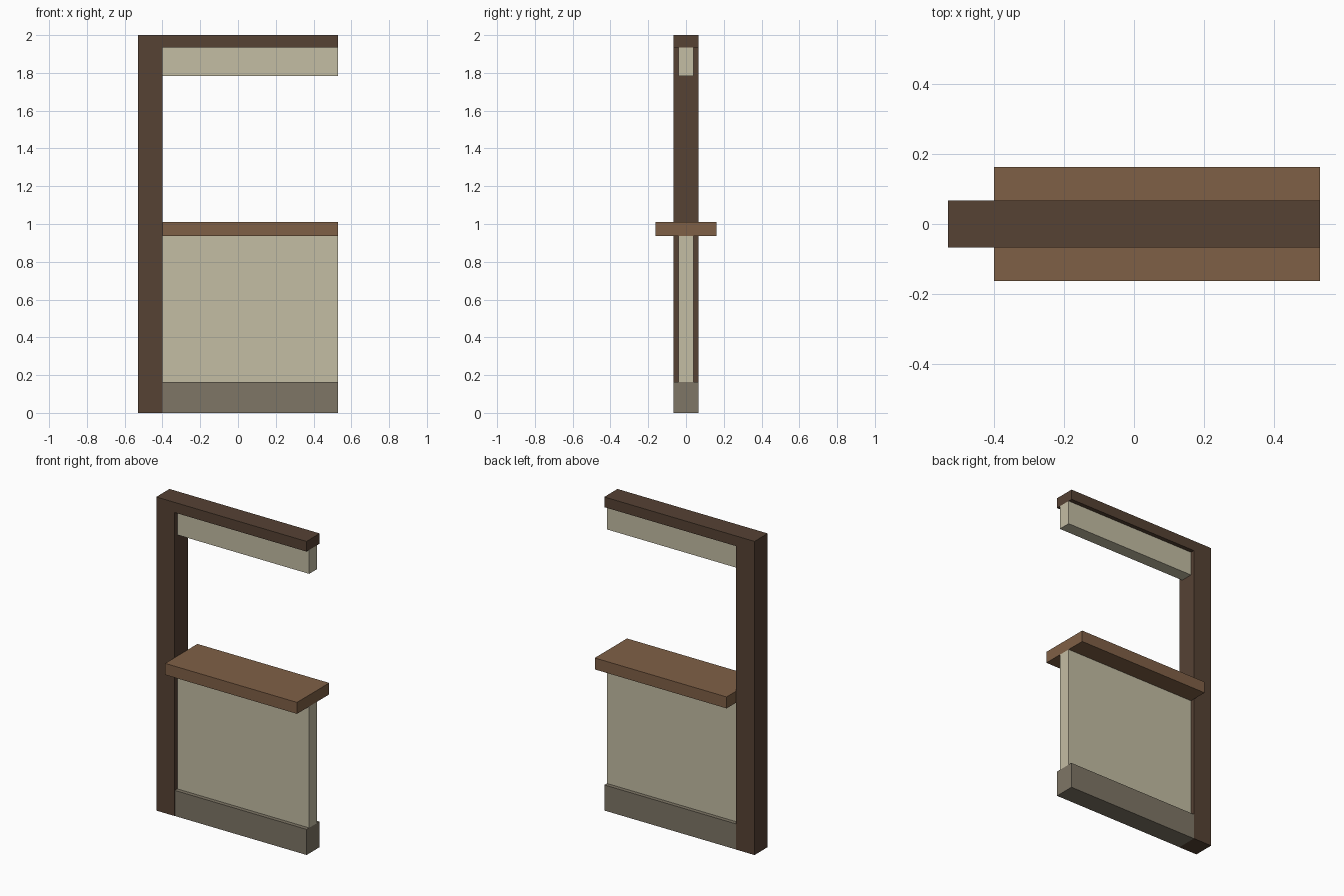
import bpy

old = bpy.data.objects.get("Cube")
if old:
    bpy.data.objects.remove(old, do_unlink=True)


def material(name, rgb):
    m = bpy.data.materials.new(name)
    m.use_nodes = True
    m.diffuse_color = (*rgb, 1)
    m.node_tree.nodes["Principled BSDF"].inputs["Base Color"].default_value = (*rgb, 1)
    return m


def box(name, x, depth, z, mat):
    """Box spanning x and z ranges, centred on y = 0."""
    bpy.ops.mesh.primitive_cube_add(size=1)
    ob = bpy.context.object
    ob.name = ob.data.name = name
    ob.location = ((x[0] + x[1]) / 2, 0, (z[0] + z[1]) / 2)
    ob.scale = (x[1] - x[0], depth, z[1] - z[0])
    bpy.ops.object.transform_apply(location=True, rotation=False, scale=True)
    ob.data.materials.append(mat)
    return ob


dark_wood = material("dark timber", (0.093, 0.054, 0.034))
warm_wood = material("warm wood", (0.213, 0.117, 0.061))
plaster = material("cream plaster", (0.552, 0.509, 0.371))
stone = material("grey stone", (0.209, 0.181, 0.133))

# Frame: post on one side and beam along the top
LEFT, INNER, RIGHT = -0.53, -0.40, 0.53
SPAN = (INNER, RIGHT)
box("post", (LEFT, INNER), 0.133, (0, 2), dark_wood)
box("top_beam", SPAN, 0.133, (1.935, 2), dark_wood)

# Wall infill above and below the opening
box("upper_panel", SPAN, 0.08, (1.783, 1.935), plaster)
box("lower_panel", SPAN, 0.08, (0.163, 0.937), plaster)

# Stone plinth and counter
box("plinth", SPAN, 0.131, (0, 0.163), stone)
box("counter", SPAN, 0.325, (0.937, 1.01), warm_wood)
